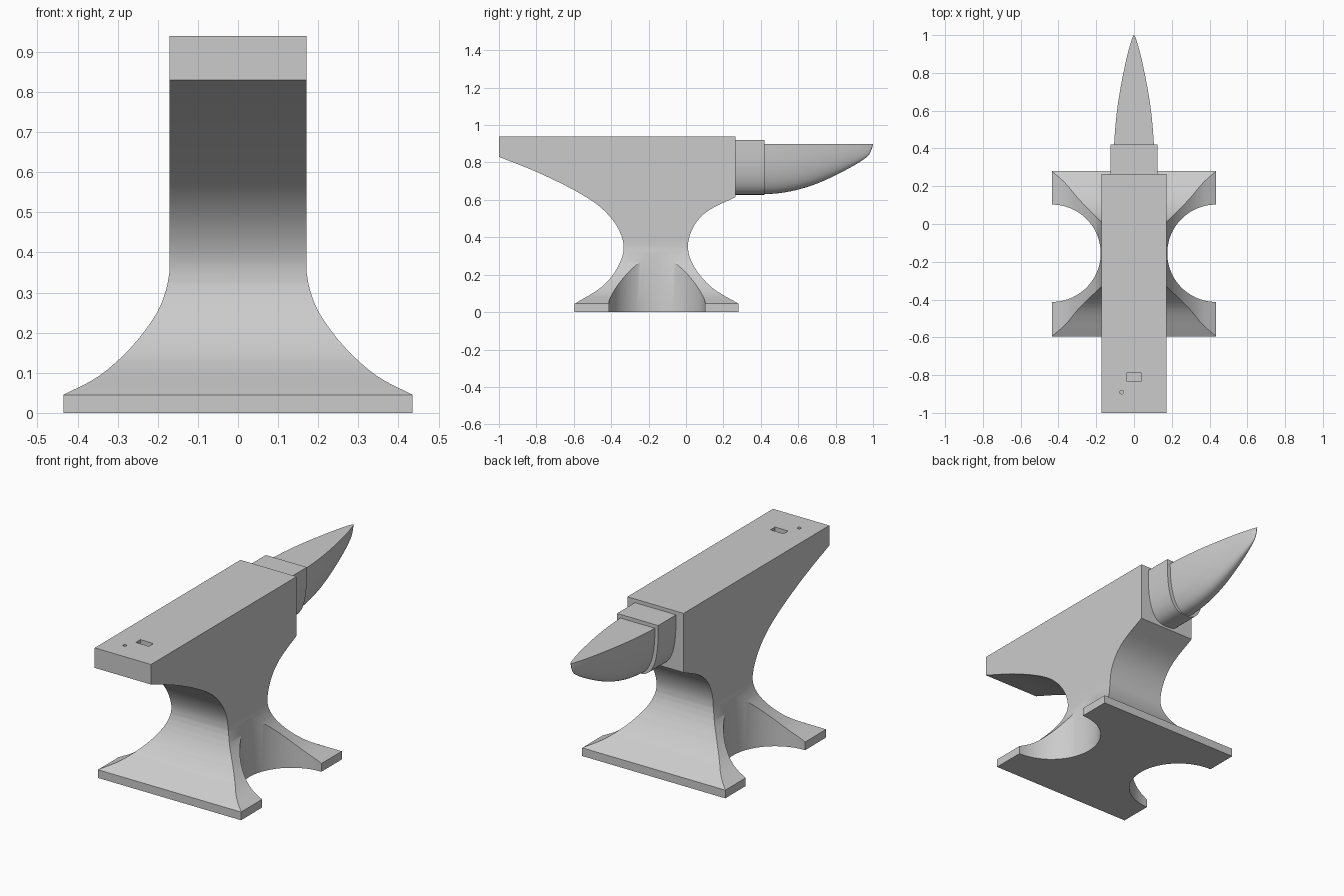
import bpy, bmesh, math
from mathutils import Vector

if "Cube" in bpy.data.objects:
    bpy.data.objects.remove(bpy.data.objects["Cube"])


def make_object(name, verts, faces):
    mesh = bpy.data.meshes.new(name)
    mesh.from_pydata(verts, [], faces)
    bm = bmesh.new()
    bm.from_mesh(mesh)
    bmesh.ops.recalc_face_normals(bm, faces=bm.faces)
    bm.to_mesh(mesh)
    bm.free()
    obj = bpy.data.objects.new(name, mesh)
    bpy.context.collection.objects.link(obj)
    return obj


def loft(name, rings):
    """Skin equal-length rings and cap both ends."""
    n = len(rings[0])
    faces = [[k * n + i, k * n + (i + 1) % n, (k + 1) * n + (i + 1) % n, (k + 1) * n + i]
             for k in range(len(rings) - 1) for i in range(n)]
    last = (len(rings) - 1) * n
    faces += [list(range(n)), list(range(last, last + n))]
    return make_object(name, [p for r in rings for p in r], faces)


def spline(pts, steps=4):
    """Catmull-Rom curve through the points."""
    p = [Vector(q) for q in pts]
    p = [2 * p[0] - p[1]] + p + [2 * p[-1] - p[-2]]
    out = []
    for i in range(1, len(p) - 2):
        a, b, c, d = p[i - 1:i + 3]
        for s in range(steps):
            t = s / steps
            out.append(tuple(0.5 * (2 * b + (c - a) * t + (2 * a - 5 * b + 4 * c - d) * t * t
                                    + (3 * b - a - 3 * c + d) * t ** 3)))
    return out + [tuple(p[-2])]


def boolean(obj, other, op):
    mod = obj.modifiers.new(op, 'BOOLEAN')
    mod.operation, mod.solver, mod.object = op, 'EXACT', other
    bpy.context.view_layer.objects.active = obj
    bpy.ops.object.modifier_apply(modifier=mod.name)
    bpy.data.objects.remove(other, do_unlink=True)


def prism(name, cx, cy, rx, ry, z0, z1, n):
    """Upright elliptical prism."""
    return loft(name, [[(cx + rx * math.cos(math.tau * (i + 0.5) / n),
                         cy + ry * math.sin(math.tau * (i + 0.5) / n), z)
                        for i in range(n)] for z in (z0, z1)])


# Body: side profile crossed with the flared front profile
heel = spline([(-1, 0.83), (-0.8, 0.75), (-0.6, 0.653), (-0.46, 0.563), (-0.37, 0.46),
               (-0.333, 0.35), (-0.365, 0.24), (-0.45, 0.135), (-0.595, 0.045)])
throat = spline([(0.28, 0.045), (0.14, 0.13), (0.045, 0.24), (0.01, 0.35),
                 (0.042, 0.46), (0.12, 0.543), (0.265, 0.615)])
side = [(-1, 0.94)] + heel + [(-0.595, 0), (0.28, 0)] + throat + [(0.265, 0.94)]
body = loft("anvil_body", [[(x, y, z) for y, z in side] for x in (-0.6, 0.6)])

flare = spline([(0.435, 0.045), (0.345, 0.093), (0.265, 0.165), (0.205, 0.245),
                (0.18, 0.305), (0.171, 0.35)])
half = [(0.435, -0.1)] + flare + [(0.171, 1.1)]
front = half + [(-x, z) for x, z in reversed(half)]
boolean(body, loft("front_cutter", [[(x, y, z) for x, z in front] for y in (-1.2, 0.6)]),
        'INTERSECT')

# Rounded notches between the feet
for s in (-1, 1):
    boolean(body, prism("notch_cutter", s * 0.436, -0.155, 0.26, 0.258, -0.1, 0.5, 64),
            'DIFFERENCE')

# Square and round tool holes in the face
r2 = math.sqrt(2)
boolean(body, prism("square_hole_cutter", 0, -0.81, 0.04 * r2, 0.02 * r2, 0.91, 1, 4),
        'DIFFERENCE')
boolean(body, prism("round_hole_cutter", -0.065, -0.89, 0.01, 0.01, 0.91, 1, 16),
        'DIFFERENCE')


def d_section(y, w, top, bottom, power, n=28):
    """Flat-topped section with a rounded belly."""
    ring = []
    for i in range(n + 1):
        c, s = math.cos(math.pi * i / n), max(0, math.sin(math.pi * i / n))
        ring.append((math.copysign(abs(c) ** (2 / power), c) * w, y,
                     top - (top - bottom) * s ** (2 / power)))
    return ring


# Step block behind the horn
step = loft("step_block", [d_section(y, 0.125, 0.92, 0.627, 2.8) for y in (0.255, 0.42)])

# Horn tapering to its tip: y, half width, belly height
stations = spline([(0.41, 0.106, 0.63), (0.5, 0.1, 0.636), (0.6, 0.09, 0.655), (0.7, 0.075, 0.687),
                   (0.8, 0.056, 0.732), (0.9, 0.034, 0.785), (0.97, 0.014, 0.832),
                   (0.99, 0.007, 0.865), (1.0, 0.002, 0.895)], 3)
horn = loft("horn", [d_section(y, w, 0.9, b, 2.3) for y, w, b in stations])

bpy.ops.object.select_all(action='DESELECT')
for obj in (body, step, horn):
    obj.select_set(True)
bpy.context.view_layer.objects.active = body
bpy.ops.object.shade_smooth_by_angle(angle=math.radians(30))
